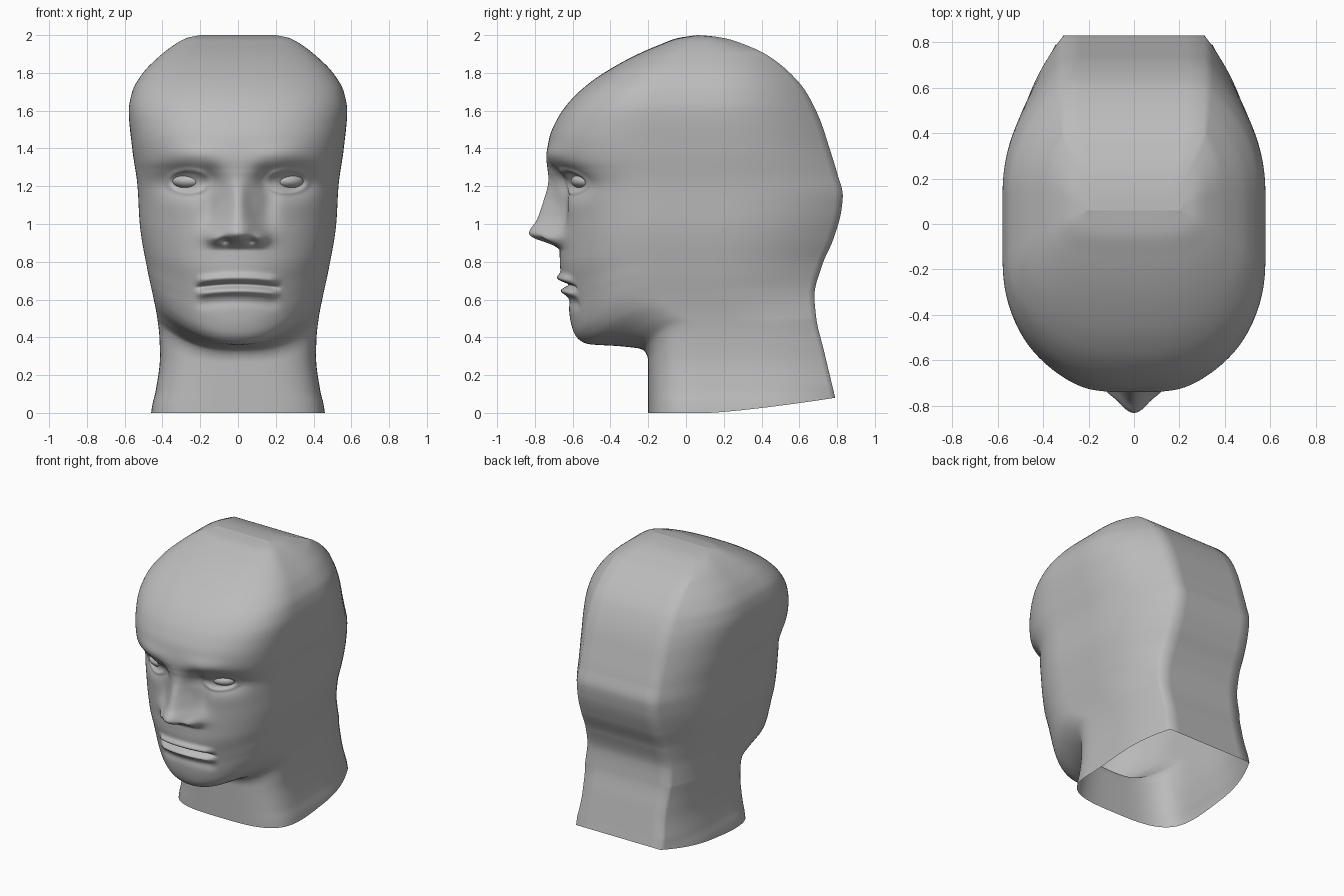
import bpy, bmesh, math

if "Cube" in bpy.data.objects:
    bpy.data.objects.remove(bpy.data.objects["Cube"])

# ---- helpers ----
def curve(table, t):
    """Smooth interpolation through (t, value) pairs."""
    n = len(table)
    if t <= table[0][0]:
        return table[0][1]
    if t >= table[-1][0]:
        return table[-1][1]
    i = max(k for k in range(n - 1) if table[k][0] <= t)
    def sec(k):
        return (table[k + 1][1] - table[k][1]) / (table[k + 1][0] - table[k][0])
    def slope(k):
        if k == 0:
            return sec(0)
        if k == n - 1:
            return sec(n - 2)
        a, b = sec(k - 1), sec(k)
        return 0 if a * b <= 0 else 2 * a * b / (a + b)
    h = table[i + 1][0] - table[i][0]
    s = (t - table[i][0]) / h
    p, q, m, o = table[i][1], table[i + 1][1], slope(i) * h, slope(i + 1) * h
    return ((2*s**3 - 3*s*s + 1) * p + (s**3 - 2*s*s + s) * m
            + (3*s*s - 2*s**3) * q + (s**3 - s*s) * o)

def bump(x, z, cx, cz, sx, sz):
    return math.exp(-((x - cx) / sx) ** 2 - ((z - cz) / sz) ** 2)

def step(a, b, v):
    s = min(1, max(0, (v - a) / (b - a)))
    return s * s * (3 - 2 * s)

# ---- head outline by height ----
WIDTH = [(0, .46), (.05, .452), (.12, .435), (.3, .413), (.4, .416), (.5, .427), (.62, .45),
         (.75, .478), (1, .52), (1.2, .532), (1.4, .56), (1.6, .578), (1.7, .56),
         (1.8, .503), (1.88, .425), (1.95, .335), (1.985, .27), (2, .2)]
BACK = [(0, .81), (.08, .79), (.33, .73), (.5, .69), (.62, .68), (.78, .72), (.92, .78), (1.07, .822),
        (1.15, .83), (1.27, .80), (1.4, .76), (1.55, .71), (1.7, .635), (1.8, .55),
        (1.9, .42), (1.95, .31), (1.98, .22), (1.995, .13), (2, .06)]
# rows: front y, front z, side z, section centre y, section squareness
ROWS = [(-.2, 0, 0, .12, 3.3), (-.2, .12, .15, .12, 3.3), (-.2, .27, .38, .10, 3.2),
        (-.23, .335, .47, .06, 2.8), (-.35, .353, .52, -.02, 2.4), (-.52, .365, .58, -.1, 2.2),
        (-.585, .41, .63, -.13, 2.15), (-.61, .48, .68, -.15, 2.1), (-.622, .56, .73, -.15, 2.1),
        (-.645, .66, .79, -.15, 2.05), (-.668, .8, .87, -.15, 2.05), (-.67, 1, 1.02, -.15, 2.05),
        (-.69, 1.18, 1.18, -.15, 2.1), (-.725, 1.28, 1.28, -.15, 2.2), (-.738, 1.34, 1.34, -.15, 2.3),
        (-.725, 1.45, 1.45, -.15, 2.4), (-.685, 1.55, 1.55, -.15, 2.4), (-.615, 1.65, 1.65, -.14, 2.4),
        (-.5, 1.755, 1.755, -.11, 2.4), (-.3, 1.877, 1.877, -.03, 2.6), (-.15, 1.945, 1.945, .02, 2.8),
        (-.04, 1.985, 1.985, .05, 3), (.06, 2, 2, .06, 3)]
TRACKS = [[(i, r[k]) for i, r in enumerate(ROWS)] for k in range(5)]

# ---- face relief ----
NOSE_H = [(.865, 0), (.885, .03), (.905, .08), (.925, .135), (.95, .162), (1.02, .12),
          (1.12, .075), (1.2, .038), (1.26, .012), (1.32, 0)]
NOSE_W = [(.87, .125), (.95, .115), (1.05, .08), (1.15, .06), (1.3, .065)]

def relief(x, z):
    d = curve(NOSE_H, z) * math.exp(-(x / curve(NOSE_W, z)) ** 2)
    d += .035 * bump(x, z, .115, .92, .04, .032)           # nostril wings
    d -= .04 * bump(x, z, .07, .91, .024, .014)            # nostrils
    d -= .025 * bump(x, z, .16, 1.12, .05, .12)            # hollow beside the nose
    d -= .025 * bump(x, z, .14, 1.24, .05, .06)            # inner eye corner
    d -= .065 * bump(x, z, .29, 1.23, .14, .08)            # eye socket
    r = math.hypot((x - .262) / .095, (z - 1.225) / .055)  # eyelids
    d += .008 * math.exp(-((r - 1.1) / .2) ** 2)
    d += .015 * bump(x, z, .22, 1.37, .14, .05)            # brow
    zm = .668 - .35 * x * x                                # mouth line
    lip = 1 - step(.17, .24, x)
    d += lip * .026 * math.exp(-((z - zm - .047) / .022) ** 2)
    d -= lip * .028 * math.exp(-((z - zm - .012) / .014) ** 2)
    d += lip * .022 * math.exp(-((z - zm + .024) / .018) ** 2)
    d -= lip * .012 * math.exp(-((z - zm + .075) / .03) ** 2)
    return d

# ---- one half ring, from front centre to back centre ----
NF, NS, NB = 72, 24, 4
def half_ring(t):
    yf, zf, zs, yc, n = (curve(tr, t) for tr in TRACKS)
    pts = []
    for i in range(NF + 1):
        a = math.pi / 2 * i / NF
        sn, cs = math.sin(a), max(0, math.cos(a))
        z = zf + (zs - zf) * sn * sn
        x = curve(WIDTH, z) * sn ** (2 / n)
        y = yc - (yc - yf) * cs ** (2 / n)
        if .45 < z < 1.6 and y < -.25:
            y -= relief(x, z) * step(-.25, -.4, y)
        pts.append((x, y, z))
    def rear(s):
        z = zs + .08 * s ** 1.25 * max(0, 1 - zs / .4)
        w = curve(WIDTH, z)
        corner = .345 - .035 * step(.4, .9, z)
        return z, w, min(corner, w * .8), yc + (curve(BACK, z) - yc) * s
    for i in range(1, NS + 1):
        s = i / NS
        z, w, c, y = rear(s)
        pts.append((c + (w - c) * (1 - max(0, (s - .33) / .67) ** 2.3), y, z))
    z, w, c, y = rear(1)
    for i in range(1, NB + 1):
        pts.append((c * (1 - i / NB), y, z))
    return pts

gray = bpy.data.materials.new("plain_gray")
gray.diffuse_color = (.5, .5, .5, 1)
gray.use_nodes = True
gray.node_tree.nodes["Principled BSDF"].inputs["Base Color"].default_value = gray.diffuse_color

def finish(ob, angle):
    ob.data.materials.append(gray)
    bpy.ops.object.select_all(action='DESELECT')
    ob.select_set(True)
    bpy.context.view_layer.objects.active = ob
    bpy.ops.object.shade_smooth_by_angle(angle=math.radians(angle))

# ---- head shell, open under the neck ----
params = []
for i in range(len(ROWS) - 1):
    k = 28 if 8 <= i <= 12 else 8
    params += [i + j / k for j in range(k)]
params.append(len(ROWS) - 1)
bm = bmesh.new()
prev = None
for t in params:
    half = half_ring(t)
    ring = half + [(-x, y, z) for x, y, z in half[-2:0:-1]]
    cur = [bm.verts.new(p) for p in ring]
    if prev:
        for j in range(len(cur)):
            k = (j + 1) % len(cur)
            bm.faces.new((prev[j], prev[k], cur[k], cur[j]))
    prev = cur
bmesh.ops.recalc_face_normals(bm, faces=bm.faces)
me = bpy.data.meshes.new("head")
bm.to_mesh(me)
bm.free()
head = bpy.data.objects.new("head", me)
bpy.context.collection.objects.link(head)
finish(head, 85)

# ---- eyes ----
for side, name in ((1, "eye_right"), (-1, "eye_left")):
    bpy.ops.mesh.primitive_uv_sphere_add(segments=32, ring_count=20, radius=1,
                                         location=(side * .262, -.54, 1.228),
                                         rotation=(0, 0, side * math.radians(22)))
    eye = bpy.context.object
    eye.name = name
    eye.scale = (.088, .065, .042)
    finish(eye, 60)
